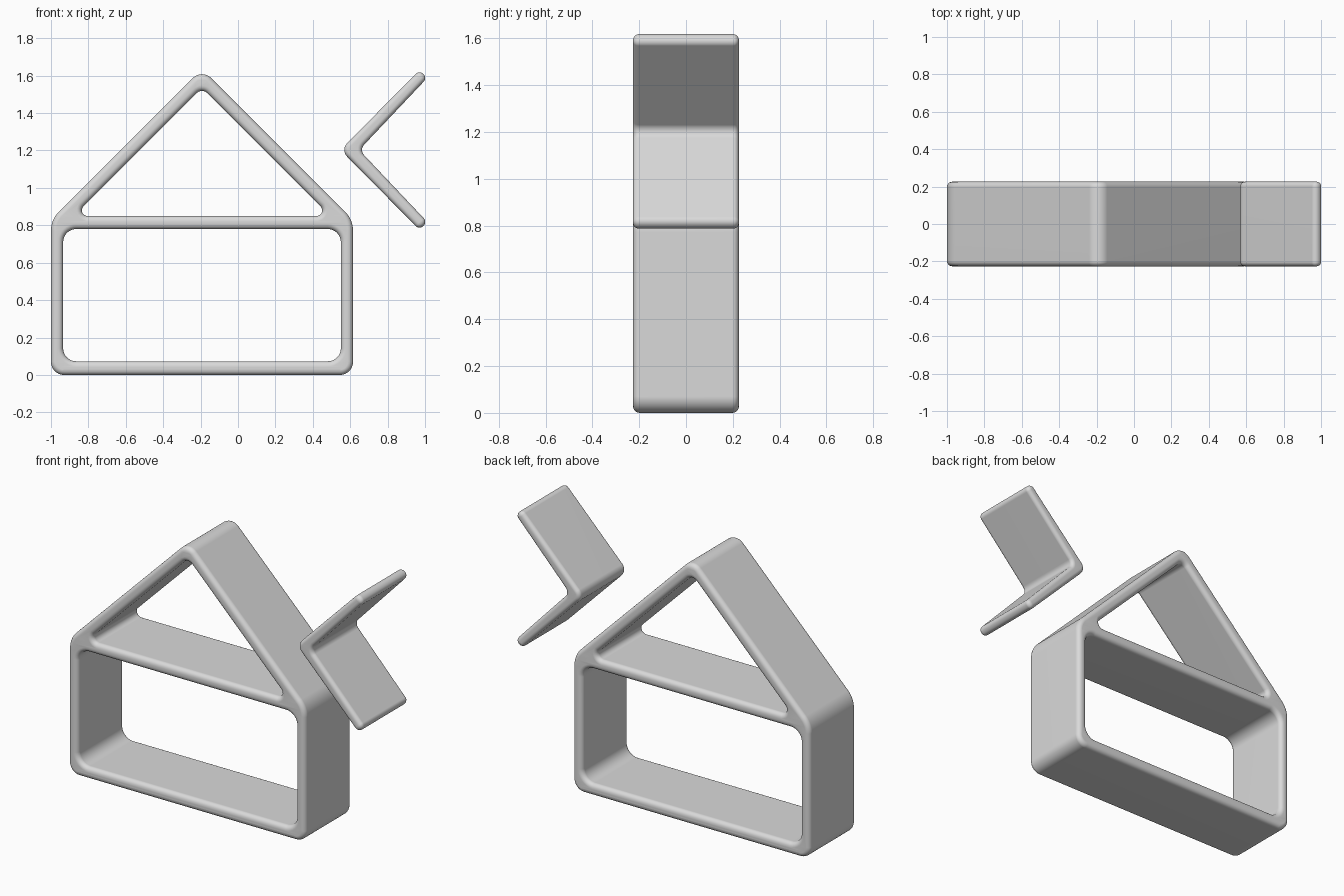
import bpy, bmesh, math
from mathutils import Vector, Matrix

cube = bpy.data.objects.get("Cube")
if cube:
    bpy.data.objects.remove(cube, do_unlink=True)

GREY = (0.7, 0.7, 0.7, 1.0)
material = bpy.data.materials.new("plain grey")
material.use_nodes = True
material.diffuse_color = GREY
for node in material.node_tree.nodes:
    if node.type == 'BSDF_PRINCIPLED':
        node.inputs["Base Color"].default_value = GREY

HALF_DEPTH = 0.226


def fillet(corners, steps=8):
    """Round every (x, z, radius) corner of a closed outline."""
    points = []
    for i, (x, z, r) in enumerate(corners):
        p = Vector((x, z))
        a = (Vector(corners[i - 1][:2]) - p).normalized()
        b = (Vector(corners[(i + 1) % len(corners)][:2]) - p).normalized()
        half = a.angle(b) / 2
        centre = p + (a + b).normalized() * (r / math.sin(half))
        start = p + a * (r / math.tan(half)) - centre
        end = p + b * (r / math.tan(half)) - centre
        sweep = math.pi - 2 * half
        for k in range(steps + 1):
            t = k / steps
            arc = (start * math.sin((1 - t) * sweep) + end * math.sin(t * sweep)) / math.sin(sweep)
            points.append(centre + arc)
    return points


def rounded_slab(name, outlines, bevel):
    """Extrude filled outlines front to back with rounded rims."""
    curve = bpy.data.curves.new(name, 'CURVE')
    curve.dimensions = '2D'
    curve.fill_mode = 'BOTH'
    curve.extrude = HALF_DEPTH - bevel
    curve.bevel_depth = bevel
    curve.bevel_resolution = 4
    curve.offset = -bevel
    for outline in outlines:
        points = fillet(outline)
        spline = curve.splines.new('POLY')
        spline.points.add(len(points) - 1)
        for point, p in zip(spline.points, points):
            point.co = (p.x, p.y, 0, 1)
        spline.use_cyclic_u = True
    obj = bpy.data.objects.new(name, curve)
    bpy.context.collection.objects.link(obj)
    bpy.ops.object.select_all(action='DESELECT')
    obj.select_set(True)
    bpy.context.view_layer.objects.active = obj
    bpy.ops.object.convert(target='MESH')
    obj = bpy.context.view_layer.objects.active
    # Stand the slab upright and join the caps to the rims
    obj.data.transform(Matrix.Rotation(math.pi / 2, 4, 'X'))
    bm = bmesh.new()
    bm.from_mesh(obj.data)
    bmesh.ops.remove_doubles(bm, verts=bm.verts, dist=0.0001)
    bmesh.ops.recalc_face_normals(bm, faces=bm.faces)
    bm.to_mesh(obj.data)
    bm.free()
    obj.data.materials.clear()
    obj.data.materials.append(material)
    bpy.ops.object.shade_smooth_by_angle(angle=math.radians(40))
    weighted = obj.modifiers.new("even shading", 'WEIGHTED_NORMAL')
    weighted.keep_sharp = True
    return obj


# House frame: outer wall and roof line, room opening, attic opening
LEFT, RIGHT, RIDGE = -1.0, 0.615, -0.1925
walls = [(LEFT, 0, 0.07), (RIGHT, 0, 0.07), (RIGHT, 0.83, 0.14),
         (RIDGE, 1.637, 0.07), (LEFT, 0.83, 0.14)]
room = [(LEFT + 0.065, 0.073, 0.07), (RIGHT - 0.065, 0.073, 0.07),
        (RIGHT - 0.065, 0.78, 0.07), (LEFT + 0.065, 0.78, 0.07)]
attic = [(RIDGE - 0.685, 0.85, 0.03), (RIDGE + 0.685, 0.85, 0.03),
         (RIDGE, 1.535, 0.04)]
rounded_slab("house_frame", [walls, room, attic], 0.028)

# Separate angled bracket beside the roof, mirrored about its middle height
MID = 1.203
upper = [(1.012, 0.385, 0.028), (0.970, 0.427, 0.028)]
lower = [(x, -z, r) for x, z, r in reversed(upper)]
bracket = [(0.648, 0, 0.04)] + upper + [(0.548, 0, 0.05)] + lower
rounded_slab("angled_bracket", [[(x, MID + z, r) for x, z, r in bracket]], 0.024)
